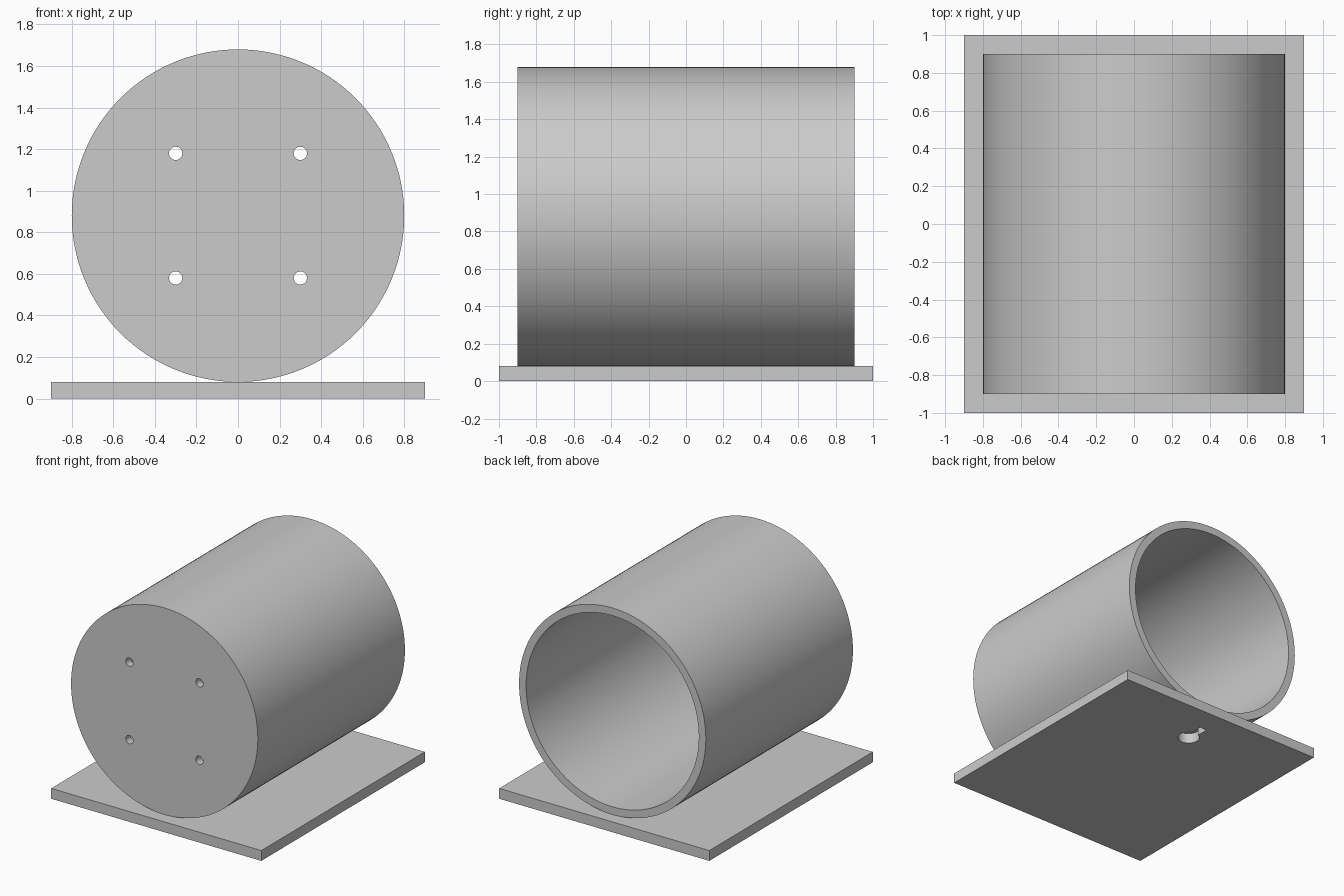
import bpy
import math

if "Cube" in bpy.data.objects:
    bpy.data.objects.remove(bpy.data.objects["Cube"], do_unlink=True)

# Single material
grey = bpy.data.materials.new("plain_grey")
grey.use_nodes = True
colour = (0.6, 0.6, 0.6, 1.0)
grey.diffuse_color = colour
grey.node_tree.nodes["Principled BSDF"].inputs["Base Color"].default_value = colour

# Dimensions
BASE_H = 0.08
RADIUS, WALL, HALF_LEN = 0.8, 0.06, 0.9
AXIS_Z = BASE_H + RADIUS


def box(name, size, location):
    bpy.ops.mesh.primitive_cube_add(size=1, location=location)
    ob = bpy.context.object
    ob.name = name
    ob.scale = size
    bpy.ops.object.transform_apply(location=False, rotation=False, scale=True)
    return ob


def cylinder(name, radius, depth, location, along_y=False, sides=32):
    turn = (math.pi / 2 if along_y else 0, 0, 0)
    bpy.ops.mesh.primitive_cylinder_add(vertices=sides, radius=radius, depth=depth,
                                        location=location, rotation=turn)
    ob = bpy.context.object
    ob.name = name
    return ob


def cut(target, cutter):
    cutter.hide_render = True
    mod = target.modifiers.new("cut", 'BOOLEAN')
    mod.operation = 'DIFFERENCE'
    mod.solver = 'EXACT'
    mod.object = cutter
    bpy.ops.object.select_all(action='DESELECT')
    target.select_set(True)
    bpy.context.view_layer.objects.active = target
    bpy.ops.object.modifier_apply(modifier=mod.name)
    bpy.data.objects.remove(cutter, do_unlink=True)


def finish(ob):
    ob.data.materials.clear()
    ob.data.materials.append(grey)
    bpy.ops.object.select_all(action='DESELECT')
    ob.select_set(True)
    bpy.context.view_layer.objects.active = ob
    bpy.ops.object.shade_smooth_by_angle(angle=math.radians(30))


# Base plate with a keyhole slot towards the back
base = box("base_plate", (1.8, 2.0, BASE_H), (0, 0, BASE_H / 2))
cut(base, cylinder("keyhole_round", 0.08, 0.3, (0, 0.63, BASE_H / 2)))
cut(base, box("keyhole_slot", (0.06, 0.18, 0.3), (0, 0.71, BASE_H / 2)))
finish(base)

# Drum, closed at the front and open at the back
drum = cylinder("drum", RADIUS, 2 * HALF_LEN, (0, 0, AXIS_Z), True, 128)
cut(drum, cylinder("drum_hollow", RADIUS - WALL, 2 * HALF_LEN,
                   (0, WALL, AXIS_Z), True, 128))

# Four screw holes through the front wall
for x in (-0.3, 0.3):
    for z in (-0.3, 0.3):
        cut(drum, cylinder("screw_hole", 0.032, 0.4,
                           (x, -HALF_LEN, AXIS_Z + z), True))
finish(drum)
